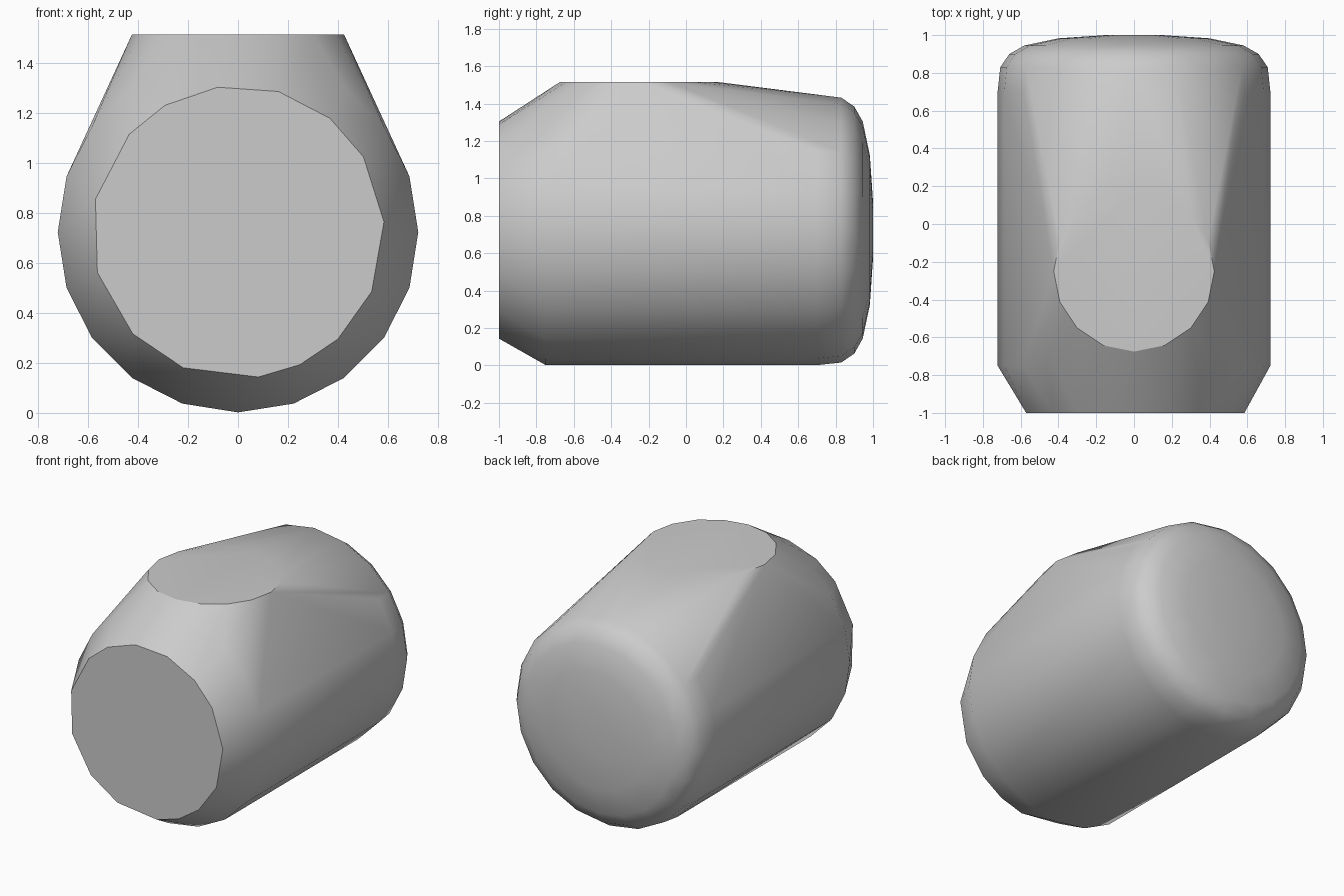
import bpy, bmesh
from math import radians, cos, sin

cube = bpy.data.objects.get("Cube")
if cube:
    bpy.data.objects.remove(cube)

AXIS_Z = 0.724
bm = bmesh.new()


def even(count):
    return [360 * i / count for i in range(count)]


def upright_ring(radius, y, angles):
    """Points around the long axis of the body."""
    for a in map(radians, angles):
        bm.verts.new((radius * cos(a), y, AXIS_Z + radius * sin(a)))


# Flat front face, slightly uneven polygon
upright_ring(0.586, -1.0, [4, 31, 51, 74, 98, 120, 138, 167, 196,
                           224, 248, 278, 295, 313, 336])

# Barrel and rounded back end
for radius, y in [(0.722, -0.75), (0.722, 0.70), (0.708, 0.83), (0.66, 0.90),
                  (0.58, 0.945), (0.40, 0.983), (0.15, 1.0)]:
    upright_ring(radius, y, even(20))

# Flat round pad on top
for a in map(radians, even(16)):
    bm.verts.new((0.425 * cos(a), -0.25 + 0.425 * sin(a), 1.515))

# Wrap everything in one skin
hull = bmesh.ops.convex_hull(bm, input=bm.verts)
loose = {g for g in hull["geom_interior"] + hull["geom_unused"]
         if isinstance(g, bmesh.types.BMVert)}
bmesh.ops.delete(bm, geom=list(loose), context="VERTS")
bmesh.ops.dissolve_limit(bm, angle_limit=radians(0.5),
                         verts=bm.verts, edges=bm.edges)
bmesh.ops.recalc_face_normals(bm, faces=bm.faces)

mesh = bpy.data.meshes.new("rounded_body")
bm.to_mesh(mesh)
bm.free()
body = bpy.data.objects.new("rounded_body", mesh)
bpy.context.collection.objects.link(body)

# Plain grey
grey = bpy.data.materials.new("plain_grey")
grey.use_nodes = True
colour = (0.6, 0.6, 0.6, 1)
grey.diffuse_color = colour
grey.node_tree.nodes["Principled BSDF"].inputs["Base Color"].default_value = colour
mesh.materials.append(grey)

bpy.ops.object.select_all(action="DESELECT")
body.select_set(True)
bpy.context.view_layer.objects.active = body
bpy.ops.object.shade_smooth_by_angle(angle=radians(30))
